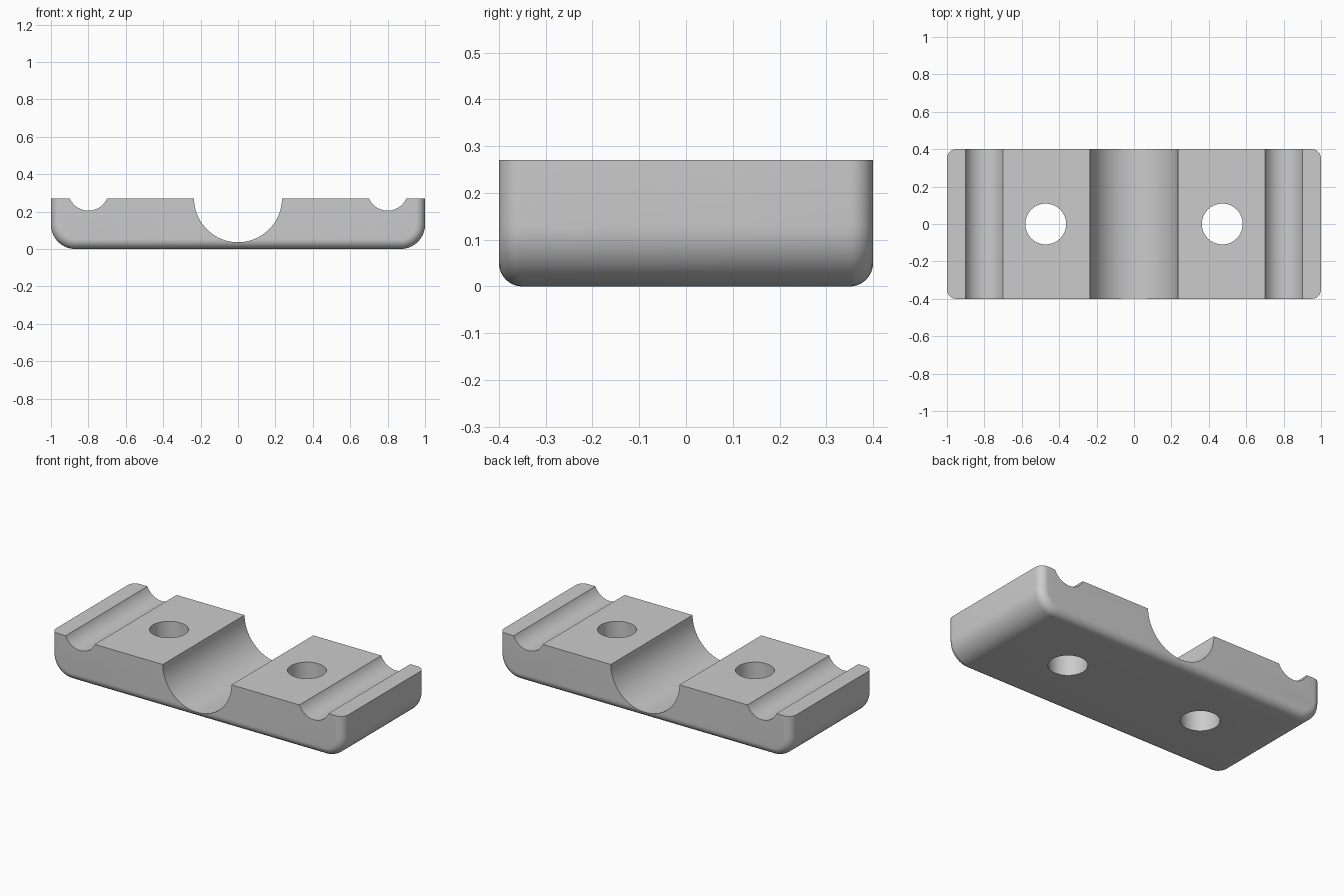
import bpy, bmesh, math

cube = bpy.data.objects.get("Cube")
if cube:
    bpy.data.objects.remove(cube, do_unlink=True)

HALF_X, HALF_Y, TOP = 1.0, 0.4, 0.27
END_R, FACE_R = 0.13, 0.05      # rounding of the ends, rounding of front and back
STEPS = 10

grey = bpy.data.materials.new("plain grey")
grey.use_nodes = True
colour = (0.6, 0.6, 0.6, 1)
grey.diffuse_color = colour
grey.node_tree.nodes["Principled BSDF"].inputs["Base Color"].default_value = colour


def section(inset):
    """Outline in x and z with rounded lower corners, shrunk by inset."""
    w, r = HALF_X - inset, END_R - inset
    right = []
    for i in range(STEPS + 1):
        a = math.pi / 2 * i / STEPS
        right.append((w - r + r * math.sin(a), END_R - r * math.cos(a)))
    right.append((w, TOP))
    return [(-x, z) for x, z in reversed(right)] + right


# Clamp body: sections lofted from front to back with rounded rims
quarter = [math.pi / 2 * i / STEPS for i in range(STEPS + 1)]
rims = [(HALF_Y - FACE_R + FACE_R * math.cos(a), FACE_R * (1 - math.sin(a))) for a in quarter]
stations = [(-y, inset) for y, inset in rims] + [(y, inset) for y, inset in reversed(rims)]
bm = bmesh.new()
rings = [[bm.verts.new((x, y, z)) for x, z in section(inset)] for y, inset in stations]
for a, b in zip(rings, rings[1:]):
    for i in range(len(a)):
        j = (i + 1) % len(a)
        bm.faces.new((a[i], a[j], b[j], b[i]))
bm.faces.new(rings[0])
bm.faces.new(rings[-1])
bmesh.ops.recalc_face_normals(bm, faces=bm.faces)
mesh = bpy.data.meshes.new("clamp_body")
bm.to_mesh(mesh)
bm.free()
body = bpy.data.objects.new("clamp_body", mesh)
bpy.context.collection.objects.link(body)
mesh.materials.append(grey)


def cut(name, x, z, radius, along_y):
    """Subtract a cylinder from the body."""
    bpy.ops.mesh.primitive_cylinder_add(
        vertices=96, radius=radius, depth=2, location=(x, 0, z),
        rotation=(math.pi / 2 if along_y else 0, 0, 0))
    cutter = bpy.context.object
    cutter.name = name
    cutter.data.materials.append(grey)
    cutter.hide_render = True
    bpy.context.view_layer.update()
    mod = body.modifiers.new(name, "BOOLEAN")
    mod.operation, mod.solver, mod.object = "DIFFERENCE", "EXACT", cutter
    bpy.context.view_layer.objects.active = body
    bpy.ops.object.modifier_apply(modifier=mod.name)
    bpy.data.objects.remove(cutter, do_unlink=True)


# Wide central channel, then a narrow channel and a bolt hole on each side
cut("central_channel", 0, TOP + 0.001, 0.235, True)
for side, sign in (("left", 1), ("right", -1)):
    cut(side + "_channel", sign * 0.8, 0.314, 0.109, True)
    cut(side + "_bolt_hole", sign * 0.472, 0, 0.109, False)

bpy.ops.object.select_all(action="DESELECT")
body.select_set(True)
bpy.context.view_layer.objects.active = body
bpy.ops.object.shade_smooth_by_angle(angle=math.radians(30))
